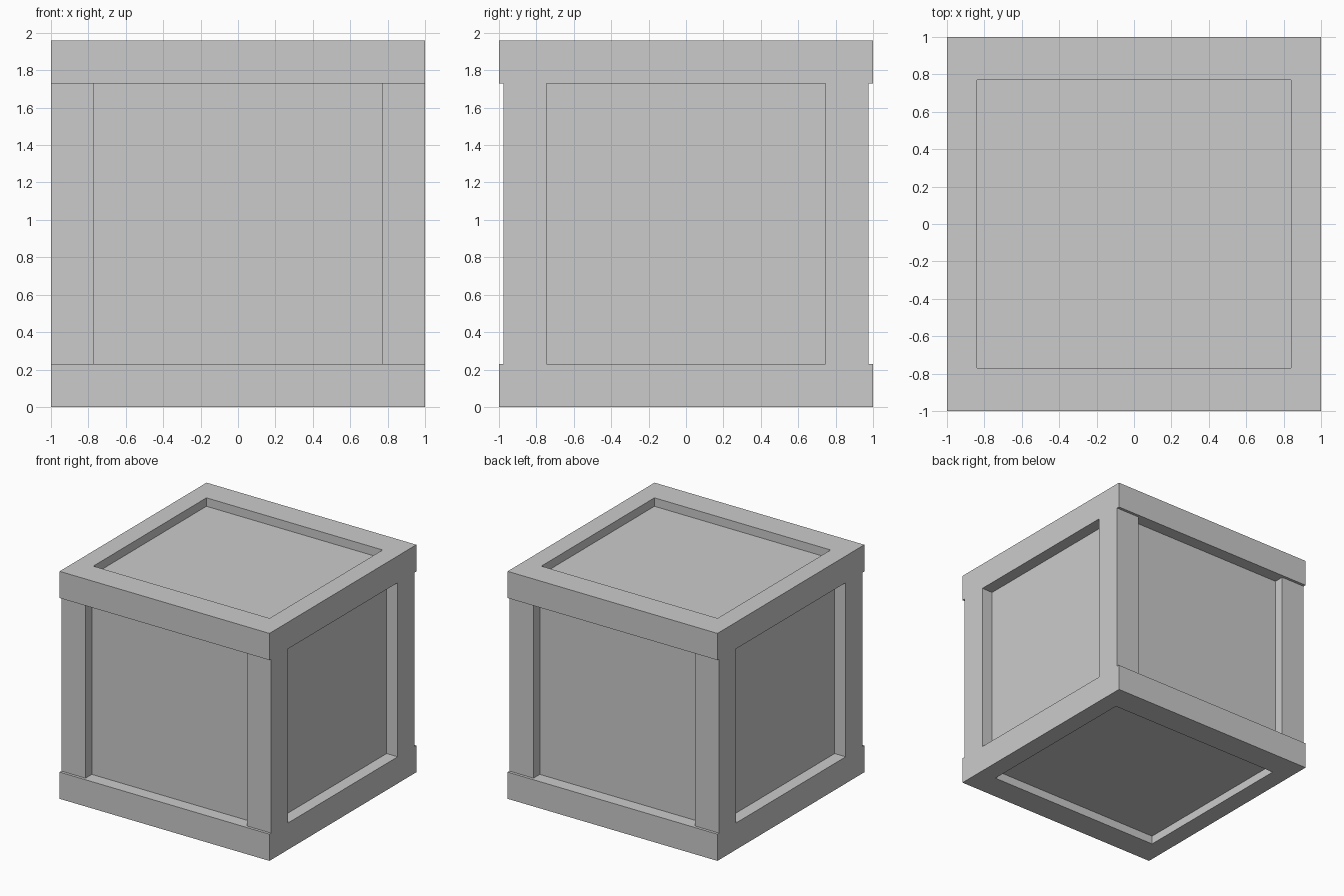
import bpy, bmesh
from mathutils import Vector

if "Cube" in bpy.data.objects:
    bpy.data.objects.remove(bpy.data.objects["Cube"])

TOP = 1.96      # overall height
BEAM = 0.23     # beam thickness


def box(name, lo, hi):
    """Axis-aligned box between two corners."""
    lo, hi = Vector(lo), Vector(hi)
    bm = bmesh.new()
    bmesh.ops.create_cube(bm, size=1)
    for v in bm.verts:
        v.co = (lo + hi) / 2 + v.co * (hi - lo)
    mesh = bpy.data.meshes.new(name)
    bm.to_mesh(mesh)
    bm.free()
    obj = bpy.data.objects.new(name, mesh)
    bpy.context.collection.objects.link(obj)
    return obj


def span(side, inner, outer):
    """Ordered range on the positive or negative side of an axis."""
    return sorted((side * inner, side * outer))


# Recessed panels form one closed inner box
box("crate_panels", (-0.895, -0.89, 0.073), (0.895, 0.89, TOP - 0.073))

# Top and bottom frames
for level, z0 in (("bottom", 0), ("top", TOP - BEAM)):
    z1 = z0 + BEAM
    for s, side in ((-1, "front"), (1, "back")):
        y0, y1 = span(s, 1 - BEAM, 1)
        box(f"{level}_{side}_rail", (-1, y0, z0), (1, y1, z1))
    for s, side in ((-1, "left"), (1, "right")):
        x0, x1 = span(s, 0.84, 1)
        box(f"{level}_{side}_rail", (x0, BEAM - 1, z0), (x1, 1 - BEAM, z1))

# Corner posts, set slightly behind the front and back rails
for sx, side in ((-1, "left"), (1, "right")):
    for sy, face in ((-1, "front"), (1, "back")):
        x0, x1 = span(sx, 1 - BEAM, 1)
        y0, y1 = span(sy, 0.746, 0.976)
        box(f"{face}_{side}_post", (x0, y0, BEAM), (x1, y1, TOP - BEAM))
